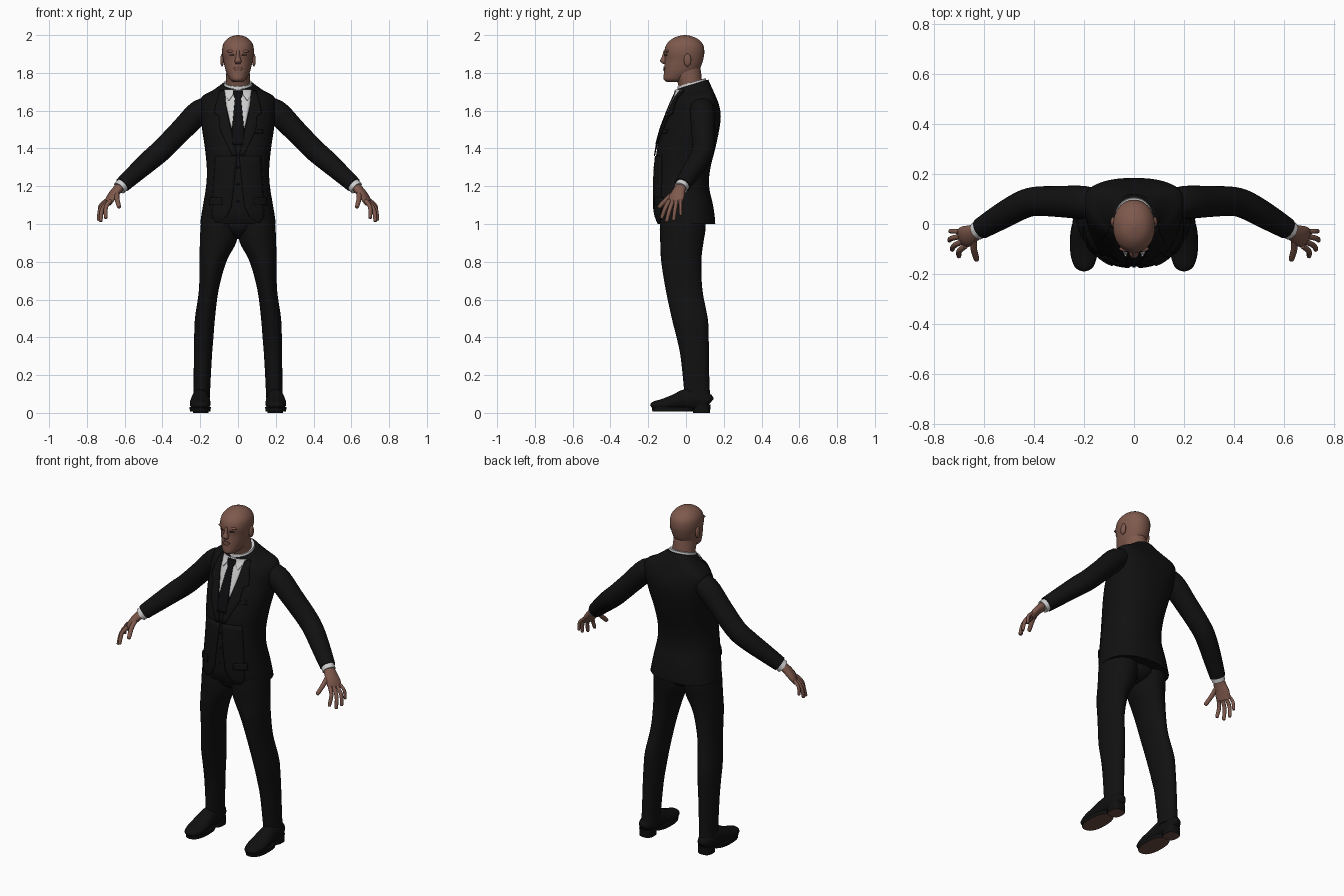
import bpy, bmesh, math
from mathutils import Vector
from mathutils.bvhtree import BVHTree

if "Cube" in bpy.data.objects:
    bpy.data.objects.remove(bpy.data.objects["Cube"])


def material(name, rgb):
    m = bpy.data.materials.new(name)
    m.diffuse_color = (*rgb, 1)
    m.use_nodes = True
    m.node_tree.nodes["Principled BSDF"].inputs["Base Color"].default_value = m.diffuse_color
    return m


SKIN = material("skin", (0.21, 0.10, 0.073))
LIPS = material("lips", (0.16, 0.07, 0.055))
EYES = material("eyes", (0.04, 0.022, 0.018))
SUIT = material("suit_black", (0.0055, 0.0055, 0.006))
TIE = material("tie_black", (0.004, 0.004, 0.005))
SHIRT = material("shirt_white", (0.62, 0.62, 0.62))
SHOE = material("shoe_black", (0.005, 0.005, 0.005))
SOLE = material("sole_brown", (0.15, 0.07, 0.055))


def finish(name, bm, mats, mirror=False):
    bmesh.ops.recalc_face_normals(bm, faces=bm.faces)
    me = bpy.data.meshes.new(name)
    bm.to_mesh(me)
    bm.free()
    ob = bpy.data.objects.new(name, me)
    bpy.context.collection.objects.link(ob)
    for m in mats:
        me.materials.append(m)
    if mirror:
        ob.modifiers.new("mirror", 'MIRROR')
    bpy.ops.object.select_all(action='DESELECT')
    ob.select_set(True)
    bpy.context.view_layer.objects.active = ob
    bpy.ops.object.shade_smooth_by_angle(angle=math.radians(50))
    return ob


def smooth_rows(rows, steps):
    """Catmull-Rom interpolation between the given sections."""
    out, n = [], len(rows)
    for i in range(n - 1):
        a, b, c, d = (rows[max(0, min(n - 1, i + k))] for k in (-1, 0, 1, 2))
        for s in range(steps):
            t = s / steps
            out.append([0.5 * (2 * q + (r - p) * t + (2 * p - 5 * q + 4 * r - w) * t * t
                               + (3 * q - p - 3 * r + w) * t ** 3) for p, q, r, w in zip(a, b, c, d)])
    return out + [list(rows[-1])]


def loft(name, rows, mat, flat=False, power=2.0, sides=28, steps=4, mirror=False, under=None):
    """Rows: x, y, z, half width, half depth [, sweep back at the sides, tilt]."""
    rows = smooth_rows(rows, steps)
    bm, rings = bmesh.new(), []
    for i, r in enumerate(rows):
        c = Vector(r[:3])
        t = Vector(rows[min(i + 1, len(rows) - 1)][:3]) - Vector(rows[max(i - 1, 0)][:3])
        u, v = Vector((1, 0, 0)), Vector((0, 1, 0))
        if not flat:
            u = t.cross(Vector((0, 0, 1))).normalized()
            v = u.cross(t).normalized()
        sweep, tilt = (r[5], r[6]) if len(r) > 5 else (0, 0)
        ring = []
        for k in range(sides):
            a = 2 * math.pi * k / sides
            ca, sa = math.cos(a), math.sin(a)
            px = math.copysign(abs(ca) ** (2 / power), ca)
            py = math.copysign(abs(sa) ** (2 / power), sa)
            p = c + u * px * r[3] + v * py * r[4]
            p.z += tilt * (p.y - c.y)
            p.y += sweep * px * px
            ring.append(bm.verts.new(p))
        rings.append(ring)
    for a, b in zip(rings, rings[1:]):
        for k in range(sides):
            j = (k + 1) % sides
            bm.faces.new((a[k], a[j], b[j], b[k]))
    bm.faces.new(rings[0])
    bm.faces.new(rings[-1])
    if under:  # second colour on downward faces
        bmesh.ops.recalc_face_normals(bm, faces=bm.faces)
        for f in bm.faces:
            f.material_index = int(f.normal.z < -0.5)
    return finish(name, bm, [mat, under] if under else [mat], mirror)


def upright(name, rows, mat, **kw):
    """Rows: z, front y, back y, half width [, sweep, tilt]."""
    return loft(name, [(0, (f + b) / 2, z, w, (b - f) / 2, *rest) for z, f, b, w, *rest in rows],
                mat, flat=True, **kw)


def drape(name, rows, mat, target, lift, mirror=False, cols=8):
    """Thin plate laid on the front of a body. Rows: z, x start, x end."""
    tree = BVHTree.FromPolygons([v.co for v in target.data.vertices],
                                [p.vertices for p in target.data.polygons])
    fine = []
    for a, b in zip(rows, rows[1:]):
        fine += [[p + (q - p) * s / 5 for p, q in zip(a, b)] for s in range(5)]
    fine.append(rows[-1])
    bm, grid = bmesh.new(), []
    for z, x0, x1 in fine:
        line = []
        for k in range(cols + 1):
            x = x0 + (x1 - x0) * k / cols
            hit = tree.ray_cast(Vector((x, -1, z)), Vector((0, 1, 0)))[0]
            line.append(bm.verts.new((x, (hit.y if hit else -0.04) - lift, z)))
        grid.append(line)
    for a, b in zip(grid, grid[1:]):
        for k in range(cols):
            bm.faces.new((a[k], a[k + 1], b[k + 1], b[k]))
    ob = finish(name, bm, [mat], mirror)
    mod = ob.modifiers.new("thickness", 'SOLIDIFY')
    mod.thickness, mod.offset = 0.005, 0
    return ob


def ellipsoid(name, loc, size, mat, mirror=False):
    bm = bmesh.new()
    bmesh.ops.create_uvsphere(bm, u_segments=16, v_segments=10, radius=1)
    for v in bm.verts:
        v.co = Vector(loc) + Vector(a * b for a, b in zip(v.co, size))
    return finish(name, bm, [mat], mirror)


# Jacket body
jacket = upright("jacket_body", [
    (1.00, -.150, .155, .200, 0, 0), (1.04, -.165, .152, .195, 0, 0), (1.10, -.170, .143, .185, 0, 0),
    (1.20, -.170, .122, .169, 0, 0), (1.29, -.165, .128, .165, 0, 0), (1.40, -.153, .155, .175, 0, 0),
    (1.50, -.128, .176, .190, .01, 0), (1.57, -.102, .184, .197, .02, 0), (1.63, -.078, .175, .203, .03, 0),
    (1.675, -.060, .155, .190, .04, .05), (1.705, -.050, .138, .135, .03, .15),
    (1.74, -.044, .118, .080, 0, .3)], SUIT, power=2.3, sides=40)

# Jacket front, lapels and pockets
drape("lapel", [(1.705, .070, .095), (1.63, .064, .118), (1.585, .056, .125), (1.57, .052, .100),
                (1.50, .038, .095), (1.36, .004, .030)], SUIT, jacket, .009, True)
drape("jacket_front", [(1.36, .006, .12), (1.20, .022, .13), (1.09, .035, .14), (1.04, .06, .135),
                       (1.01, .10, .12)], SUIT, jacket, .004, True)
drape("pocket_flap", [(1.14, .085, .15), (1.10, .085, .152)], SUIT, jacket, .009, True)
drape("breast_pocket", [(1.50, .085, .13), (1.48, .085, .13)], SUIT, jacket, .006)
for i in range(3):
    z = 1.12 + i * .09
    y = -.171 if z < 1.25 else -.168
    ellipsoid("waistcoat_button", (0, y, z), (.007, .004, .007), TIE)

# Shirt and tie
drape("shirt_front", [(1.71, -.074, .074), (1.63, -.063, .063), (1.51, -.036, .036)], SHIRT, jacket, .004)
upright("shirt_collar", [(1.69, -.048, .112, .086, 0, .3), (1.72, -.047, .110, .080, 0, .3),
                         (1.75, -.044, .104, .073, 0, .3)], SHIRT)
drape("collar_point", [(1.712, .010, .072), (1.69, .022, .068), (1.655, .046, .052)], SHIRT, jacket, .009, True)
drape("tie", [(1.705, -.026, .026), (1.69, -.027, .027), (1.665, -.016, .016), (1.51, -.031, .031),
              (1.42, -.03, .03)], TIE, jacket, .011)

# Head and neck
upright("neck", [(1.70, -.035, .09, .064), (1.75, -.045, .085, .064), (1.80, -.07, .08, .062),
                 (1.83, -.07, .075, .06)], SKIN)
head = upright("head", [
    (1.753, -.103, -.02, .026), (1.766, -.118, .005, .043), (1.80, -.117, .055, .061),
    (1.83, -.115, .077, .070), (1.87, -.112, .091, .078), (1.91, -.115, .097, .084),
    (1.95, -.104, .090, .079), (1.98, -.074, .062, .057), (1.994, -.042, .030, .032),
    (2.00, -.012, .002, .006)], SKIN, power=2.1, sides=36)
loft("nose", [(0, -.108, 1.918, .009, .010), (0, -.115, 1.885, .011, .013), (0, -.120, 1.862, .018, .017),
              (0, -.112, 1.848, .012, .010)], SKIN, flat=True, sides=16)
ellipsoid("brow", (.033, -.099, 1.914), (.026, .012, .008), SKIN, True)
ellipsoid("ear", (.084, .008, 1.868), (.010, .020, .034), SKIN, True)
drape("eye", [(1.900, .028, .036), (1.896, .020, .046), (1.890, .024, .040)], EYES, head, .0005, True)
drape("lips", [(1.834, -.010, .010), (1.824, -.026, .026), (1.812, -.012, .012)], LIPS, head, .002)

# Sleeves and cuffs
loft("sleeve", [(.12, .080, 1.625, .052, .045), (.20, .086, 1.597, .066, .063), (.30, .090, 1.497, .062, .060),
                (.40, .090, 1.395, .058, .058), (.46, .070, 1.343, .056, .056), (.54, .025, 1.272, .051, .049),
                (.612, -.018, 1.207, .043, .042)], SUIT, mirror=True)
loft("shirt_cuff", [(.595, -.008, 1.222, .037, .037), (.628, -.028, 1.190, .037, .036)], SHIRT,
     mirror=True, steps=2)

# Hands: palm, fingers and thumb
loft("palm", [(.610, -.018, 1.212, .027, .024), (.645, -.038, 1.175, .036, .023), (.672, -.050, 1.14, .043, .020),
              (.692, -.060, 1.105, .038, .013)], SKIN, mirror=True, sides=20)


def finger(name, root, tip, r, bulge=.012):
    a, b = Vector(root), Vector(tip)
    m = (a + b) / 2 + Vector((bulge, 0, bulge * .7))
    end = b + (b - m).normalized() * r * .5
    loft(name, [(*a, r, r), (*m, r, r), (*b, r * .85, r * .85), (*end, r * .3, r * .3)],
         SKIN, sides=12, mirror=True)


finger("index_finger", (.674, -.088, 1.125), (.700, -.128, 1.035), .011)
finger("middle_finger", (.686, -.070, 1.120), (.727, -.102, 1.018), .011)
finger("ring_finger", (.696, -.050, 1.120), (.738, -.065, 1.024), .0105)
finger("little_finger", (.700, -.030, 1.125), (.735, -.028, 1.050), .009)
finger("thumb", (.640, -.055, 1.170), (.630, -.140, 1.092), .013, .006)

# Trousers
loft("trouser_leg", [
    (.096, -.015, 1.06, .096, .120), (.100, -.018, .97, .099, .121), (.106, -.022, .90, .096, .114),
    (.133, -.025, .80, .071, .106), (.155, -.010, .65, .052, .097), (.175, .020, .50, .053, .095),
    (.181, .035, .40, .051, .085), (.186, .046, .30, .048, .075), (.191, .057, .13, .044, .068),
    (.194, .062, .075, .046, .070)], SUIT, flat=True, mirror=True)
ellipsoid("trouser_seat", (0, -.015, 1.0), (.13, .115, .08), SUIT)

# Shoes
loft("shoe_upper", [
    (.2, -.184, .032, .016, .010), (.2, -.170, .038, .038, .022), (.2, -.120, .044, .054, .031),
    (.2, -.060, .056, .054, .042), (.199, 0, .070, .047, .056), (.197, .060, .070, .045, .058),
    (.196, .110, .060, .038, .046), (.196, .126, .050, .020, .030)], SHOE, mirror=True)
loft("shoe_sole", [(.2, -.070, .008, .055, .108), (.2, -.070, .030, .056, .111)], SHOE, flat=True,
     power=2.4, steps=1, mirror=True, under=SOLE)
loft("shoe_heel", [(.196, .083, 0, .041, .045), (.196, .083, .045, .042, .046)], SHOE, flat=True,
     power=2.8, steps=1, mirror=True, under=SOLE)
